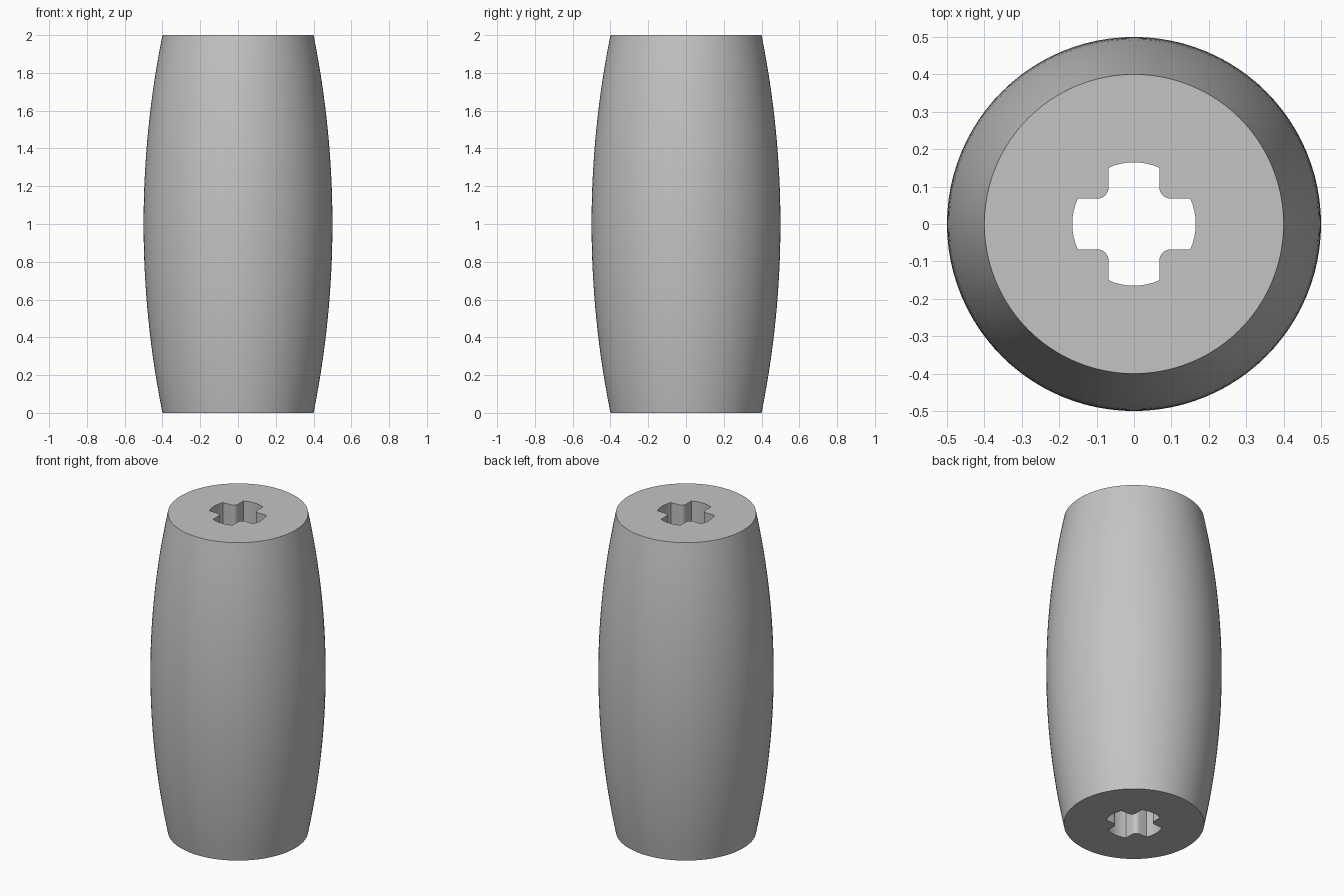
import bpy, bmesh
from math import pi, sin, cos, asin, sqrt, radians

cube = bpy.data.objects.get("Cube")
if cube:
    bpy.data.objects.remove(cube, do_unlink=True)

HEIGHT = 2.0
MID_RADIUS, END_RADIUS = 0.5, 0.4
HOLE_RADIUS, ARM_HALF, FILLET = 0.165, 0.068, 0.03
SEGMENTS, RINGS = 96, 32


def barrel_radius(z):
    """Radius of the bulging side, a shallow circular arc."""
    sag = MID_RADIUS - END_RADIUS
    half = HEIGHT / 2
    arc = (half ** 2 + sag ** 2) / (2 * sag)
    return MID_RADIUS - arc + sqrt(arc ** 2 - (z - half) ** 2)


def circle(radius):
    return [(radius * cos(2 * pi * i / SEGMENTS), radius * sin(2 * pi * i / SEGMENTS))
            for i in range(SEGMENTS)]


def cross_outline(steps=8):
    """Cross with rounded arm ends and filleted inner corners."""
    spread = asin(ARM_HALF / HOLE_RADIUS)
    arm = [(HOLE_RADIUS * cos(a), HOLE_RADIUS * sin(a))
           for a in (spread * (2 * i / steps - 1) for i in range(steps + 1))]
    centre = ARM_HALF + FILLET
    corner = [(centre + FILLET * cos(a), centre + FILLET * sin(a))
              for a in (-pi / 2 - i * pi / 2 / steps for i in range(steps + 1))]
    points = []
    for c, s in ((1, 0), (0, 1), (-1, 0), (0, -1)):
        points += [(x * c - y * s, x * s + y * c) for x, y in arm + corner]
    return points


def add_ring(bm, outline, z):
    return [bm.verts.new((x, y, z)) for x, y in outline]


def join_rings(bm, low, high):
    n = len(low)
    for i in range(n):
        j = (i + 1) % n
        bm.faces.new((low[i], low[j], high[j], high[i])).smooth = True


def loop_edges(bm, ring):
    return [bm.edges.get((v, ring[i - 1])) for i, v in enumerate(ring)]


bm = bmesh.new()

# Bulging outer wall
levels = [HEIGHT * i / RINGS for i in range(RINGS + 1)]
outer = [add_ring(bm, circle(barrel_radius(z)), z) for z in levels]
for low, high in zip(outer, outer[1:]):
    join_rings(bm, low, high)

# Cross-shaped through hole
inner = [add_ring(bm, cross_outline(), z) for z in (0, HEIGHT)]
join_rings(bm, inner[1], inner[0])

# Flat ends around the hole
for rim, hole in ((outer[0], inner[0]), (outer[-1], inner[1])):
    bmesh.ops.triangle_fill(bm, use_beauty=True,
                            edges=loop_edges(bm, rim) + loop_edges(bm, hole))
bmesh.ops.recalc_face_normals(bm, faces=bm.faces)

mesh = bpy.data.meshes.new("barrel_body")
bm.to_mesh(mesh)
bm.free()
body = bpy.data.objects.new("barrel_body", mesh)
bpy.context.collection.objects.link(body)

# Plain grey material
grey = bpy.data.materials.new("light_grey")
grey.use_nodes = True
colour = (0.55, 0.55, 0.55, 1)
grey.diffuse_color = colour
grey.node_tree.nodes["Principled BSDF"].inputs["Base Color"].default_value = colour
mesh.materials.append(grey)

bpy.ops.object.select_all(action="DESELECT")
body.select_set(True)
bpy.context.view_layer.objects.active = body
bpy.ops.object.shade_smooth_by_angle(angle=radians(30))
